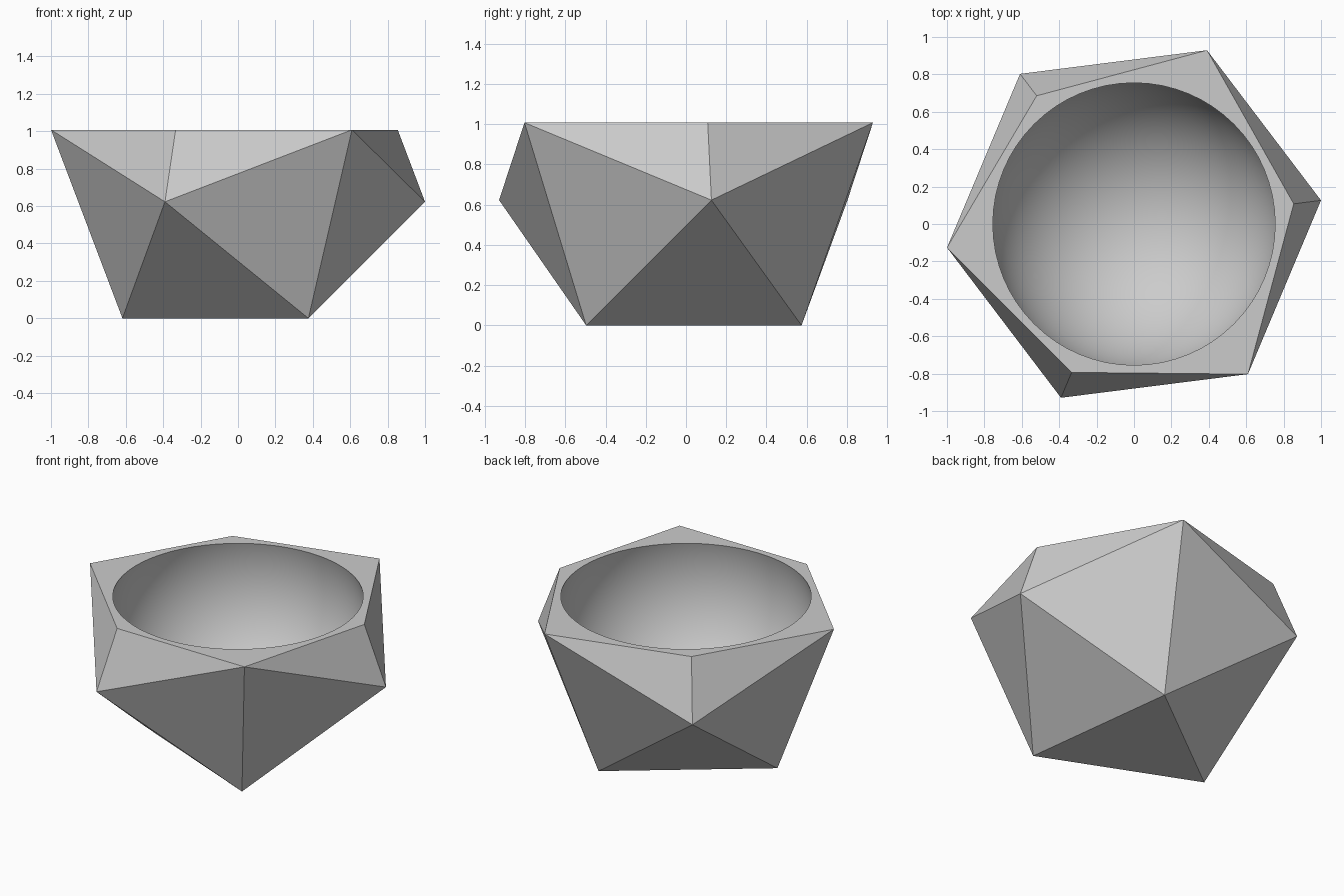
import bpy
import bmesh
from math import cos, sin, radians, sqrt
from mathutils import Vector, Matrix

cube = bpy.data.objects.get("Cube")
if cube:
    bpy.data.objects.remove(cube, do_unlink=True)

# Regular icosahedron proportions, resting on one face
GOLDEN = (1 + sqrt(5)) / 2
WIDE = 1.0077                       # radius of the two middle rings
NARROW = WIDE / GOLDEN              # radius of the bottom and top triangles
EDGE = NARROW * sqrt(3)
CENTRE = EDGE * GOLDEN ** 2 / (2 * sqrt(3))
STEP = CENTRE / GOLDEN ** 3         # middle rings sit this far off centre
TURN = 187.2
RIM_Z = CENTRE + STEP
RIM_RADIUS = 0.755


def triangle(bm, radius, z, turn):
    for k in range(3):
        a = radians(turn + 120 * k)
        bm.verts.new((radius * cos(a), radius * sin(a), z))


def trim_above(bm, geom):
    bmesh.ops.bisect_plane(bm, geom=geom, dist=0.0005, plane_co=(0, 0, RIM_Z),
                           plane_no=(0, 0, 1), clear_outer=True)


bm = bmesh.new()

# Faceted outer shell, cut flat at the upper ring
triangle(bm, NARROW, 0, TURN)
triangle(bm, WIDE, CENTRE - STEP, TURN + 180)
triangle(bm, WIDE, RIM_Z, TURN)
triangle(bm, NARROW, 2 * CENTRE, TURN + 180)
bmesh.ops.convex_hull(bm, input=bm.verts[:])
trim_above(bm, bm.verts[:] + bm.edges[:] + bm.faces[:])

# Round hollow, concentric with the shell
shell_faces = set(bm.faces)
ball = bmesh.ops.create_uvsphere(
    bm, u_segments=64, v_segments=40, radius=sqrt(RIM_RADIUS ** 2 + STEP ** 2),
    matrix=Matrix.Translation(Vector((0, 0, CENTRE))))
verts = ball["verts"]
edges = list({e for v in verts for e in v.link_edges})
faces = [f for f in bm.faces if f not in shell_faces]
trim_above(bm, verts + edges + faces)

# Flat rim between the shell and the hollow
border = [e for e in bm.edges if e.is_boundary]
bmesh.ops.triangle_fill(bm, use_beauty=True, edges=border, normal=(0, 0, 1))
bmesh.ops.recalc_face_normals(bm, faces=bm.faces[:])

mesh = bpy.data.meshes.new("faceted_bowl")
bm.to_mesh(mesh)
bm.free()
bowl = bpy.data.objects.new("faceted_bowl", mesh)
bpy.context.collection.objects.link(bowl)

# Plain grey finish
grey = bpy.data.materials.new("plain_grey")
grey.use_nodes = True
colour = (0.6, 0.6, 0.6, 1)
grey.diffuse_color = colour
for node in grey.node_tree.nodes:
    if node.type == "BSDF_PRINCIPLED":
        node.inputs["Base Color"].default_value = colour
mesh.materials.append(grey)

# Smooth hollow, crisp outer facets
bpy.ops.object.select_all(action="DESELECT")
bowl.select_set(True)
bpy.context.view_layer.objects.active = bowl
bpy.ops.object.shade_smooth_by_angle(angle=radians(25))
